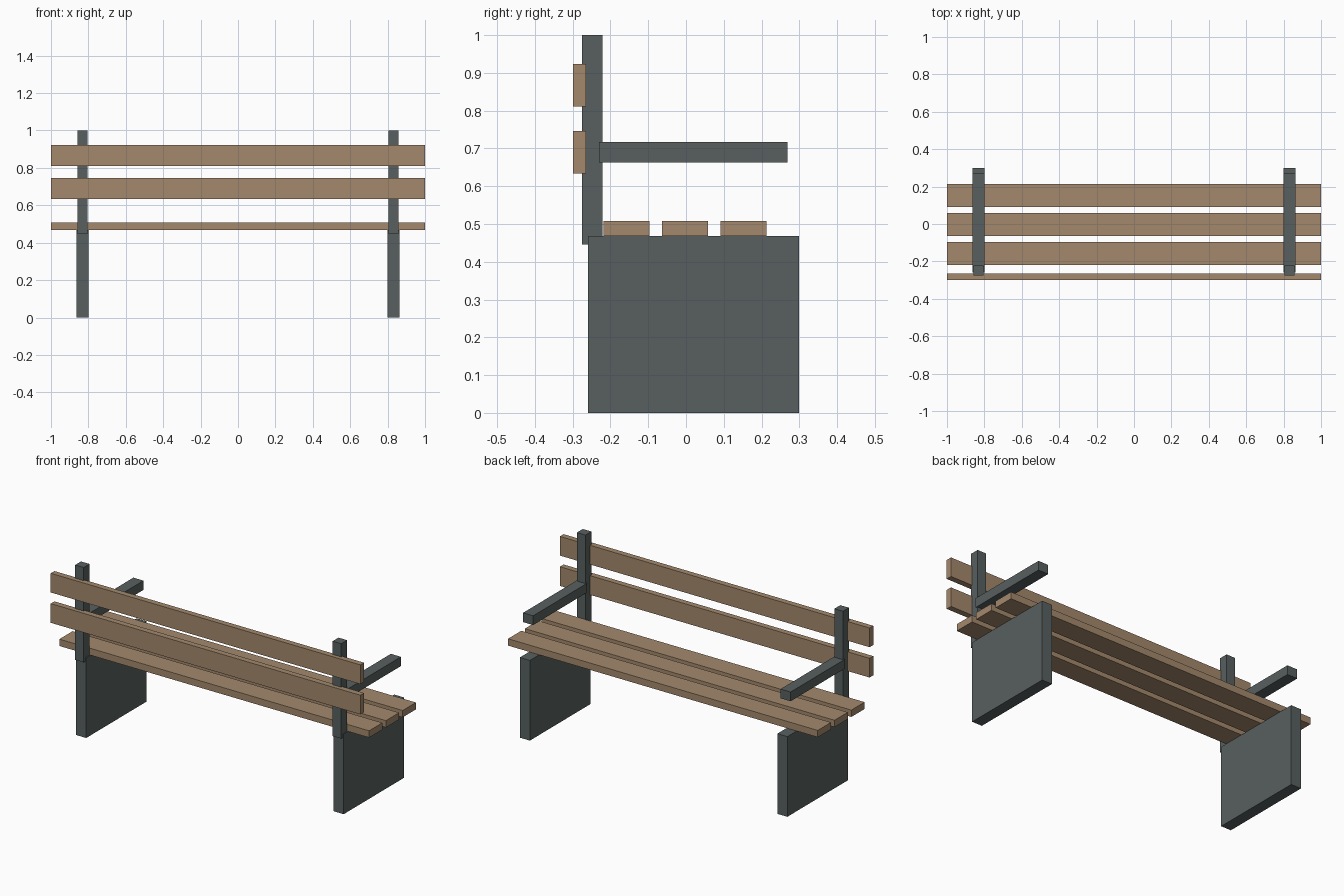
import bpy

if "Cube" in bpy.data.objects:
    bpy.data.objects.remove(bpy.data.objects["Cube"])


def material(name, rgb):
    m = bpy.data.materials.new(name)
    m.diffuse_color = (*rgb, 1.0)
    m.use_nodes = True
    m.node_tree.nodes["Principled BSDF"].inputs["Base Color"].default_value = m.diffuse_color
    return m


wood = material("tan_wood", (0.37, 0.25, 0.153))
slate = material("slate_grey", (0.098, 0.117, 0.115))


def box(name, x, y, z, mat):
    """Axis-aligned box from (min, max) ranges."""
    bpy.ops.mesh.primitive_cube_add(size=1)
    ob = bpy.context.object
    ob.name = name
    ranges = (x, y, z)
    for v in ob.data.vertices:
        v.co = [r[0] if c < 0 else r[1] for c, r in zip(v.co, ranges)]
    ob.data.materials.append(mat)
    return ob


# Three seat planks
for i, y in enumerate((-0.158, -0.003, 0.152)):
    box(f"seat_plank_{i + 1}", (-1, 1), (y - 0.061, y + 0.061), (0.468, 0.508), wood)

# Two backrest planks
for i, z in enumerate((0.69, 0.867)):
    box(f"back_plank_{i + 1}", (-1, 1), (-0.299, -0.265), (z - 0.056, z + 0.056), wood)

# Side frames: leg slab, back post and armrest on each end
for side, s in (("left", -1), ("right", 1)):
    def span(a, b):
        return tuple(sorted((s * a, s * b)))
    box(f"{side}_leg_slab", span(0.799, 0.864), (-0.259, 0.299), (0, 0.468), slate)
    box(f"{side}_back_post", span(0.804, 0.859), (-0.275, -0.221), (0.446, 1.0), slate)
    box(f"{side}_armrest", span(0.799, 0.864), (-0.23, 0.269), (0.663, 0.717), slate)
